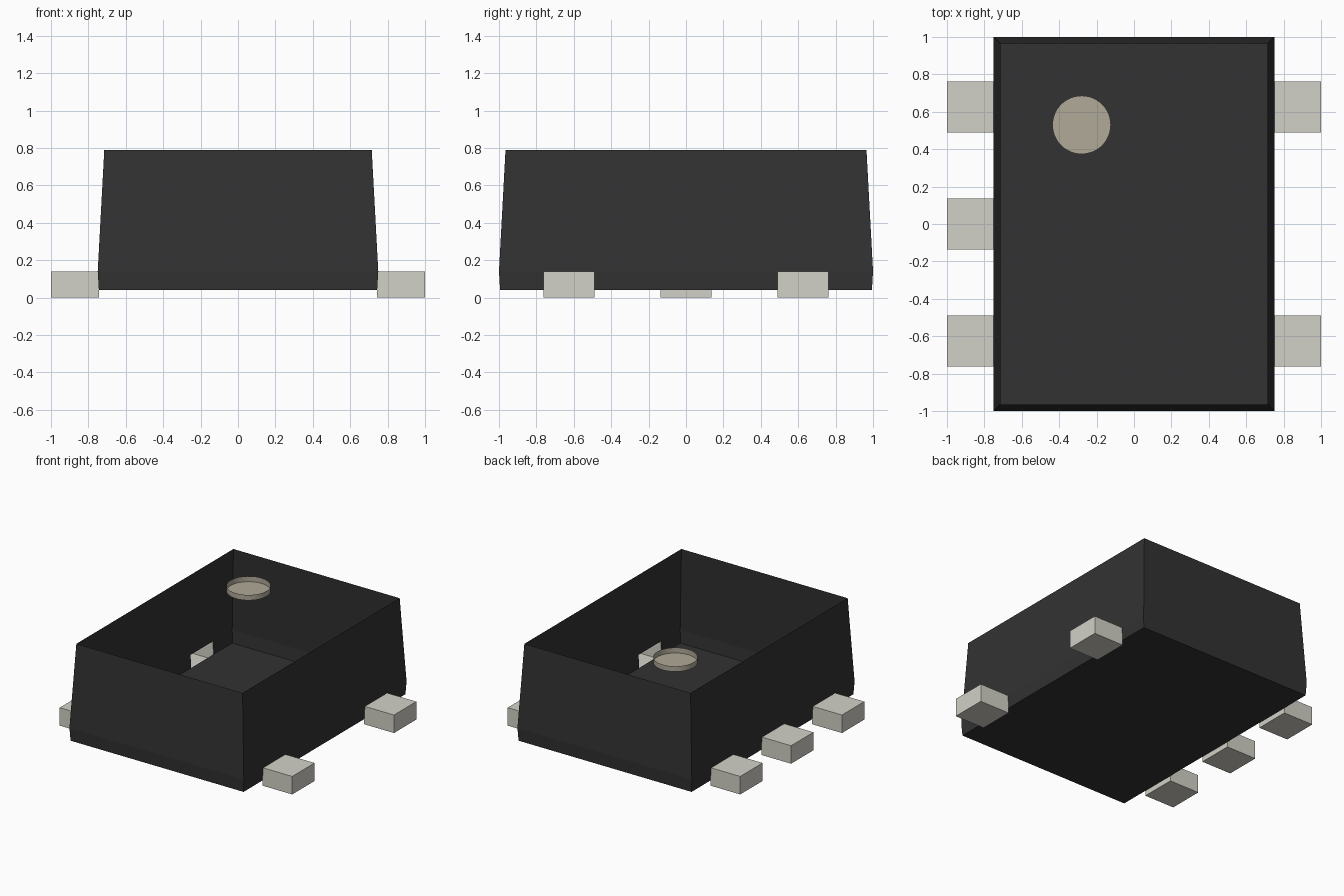
import bpy
import bmesh

cube = bpy.data.objects.get("Cube")
if cube:
    bpy.data.objects.remove(cube)

LEAD_Y = {1: (-0.625, 0.625), -1: (-0.625, 0.0, 0.625)}  # lead centres per side
HALF_W = 0.137                                           # half width of a lead
FLOOR, SEAM, TOP = 0.04, 0.14, 0.79                      # body heights
LOW, MID, HIGH = (0.744, 0.994), (0.75, 1.0), (0.715, 0.965)  # half sizes


def material(name, color):
    m = bpy.data.materials.new(name)
    m.use_nodes = True
    m.diffuse_color = (*color, 1)
    m.node_tree.nodes["Principled BSDF"].inputs["Base Color"].default_value = (*color, 1)
    return m


def finish(name, bm, mat):
    bmesh.ops.remove_doubles(bm, verts=bm.verts, dist=0.0001)
    mesh = bpy.data.meshes.new(name)
    bm.to_mesh(mesh)
    bm.free()
    mesh.materials.append(mat)
    obj = bpy.data.objects.new(name, mesh)
    bpy.context.collection.objects.link(obj)
    return obj


def face(bm, points):
    return bm.faces.new([bm.verts.new(p) for p in points])


def ring(size, z):
    x, y = size
    return [(-x, -y, z), (x, -y, z), (x, y, z), (-x, y, z)]


black = material("black plastic", (0.032, 0.032, 0.032))
metal = material("grey metal", (0.645, 0.638, 0.572))
tan = material("light brown", (0.435, 0.398, 0.316))

# Open-topped body: floor, tapered walls and a short lower band
bm = bmesh.new()
low, mid, high = ring(LOW, FLOOR), ring(MID, SEAM), ring(HIGH, TOP)
face(bm, low[::-1])
for i in range(4):
    j = (i + 1) % 4
    face(bm, (mid[i], mid[j], high[j], high[i]))
    if i in (0, 2):
        face(bm, (low[i], low[j], mid[j], mid[i]))

# Side bands leave an opening wherever a lead joins
for side, centres in LEAD_Y.items():
    stops = [-1.0]
    for c in centres:
        stops += [c - HALF_W, c + HALF_W]
    stops.append(1.0)
    for a, b in zip(stops[::2], stops[1::2]):
        la, lb = max(a, -LOW[1]), min(b, LOW[1])
        pts = [(side * LOW[0], la, FLOOR), (side * LOW[0], lb, FLOOR),
               (side * MID[0], b, SEAM), (side * MID[0], a, SEAM)]
        face(bm, pts[::side])
finish("body", bm, black)

# Leads: hollow blocks open towards the body, closed below its floor
for side, centres in LEAD_Y.items():
    for n, c in enumerate(centres):
        bm = bmesh.new()
        outline = [(LOW[0], FLOOR), (LOW[0], 0), (1.0, 0), (1.0, SEAM), (MID[0], SEAM)]
        near, far = ([(side * x, c + s * HALF_W, z) for x, z in outline] for s in (-1, 1))
        face(bm, near)
        face(bm, far[::-1])
        for i in range(len(outline) - 1):
            face(bm, (near[i], far[i], far[i + 1], near[i + 1]))
        if side < 0:
            bmesh.ops.reverse_faces(bm, faces=bm.faces)
        finish(f"{'left' if side > 0 else 'right'}_lead_{n + 1}", bm, metal)

# Round marker: shallow cup set level with the rim
bm = bmesh.new()
bmesh.ops.create_cone(bm, cap_ends=True, segments=48, radius1=0.156,
                      radius2=0.156, depth=0.042)
bmesh.ops.delete(bm, geom=[f for f in bm.faces if f.normal.z > 0.9], context="FACES_ONLY")
marker = finish("round_marker", bm, tan)
marker.location = (-0.28, 0.53, 0.767)
bpy.context.view_layer.objects.active = marker
marker.select_set(True)
bpy.ops.object.shade_smooth_by_angle()
